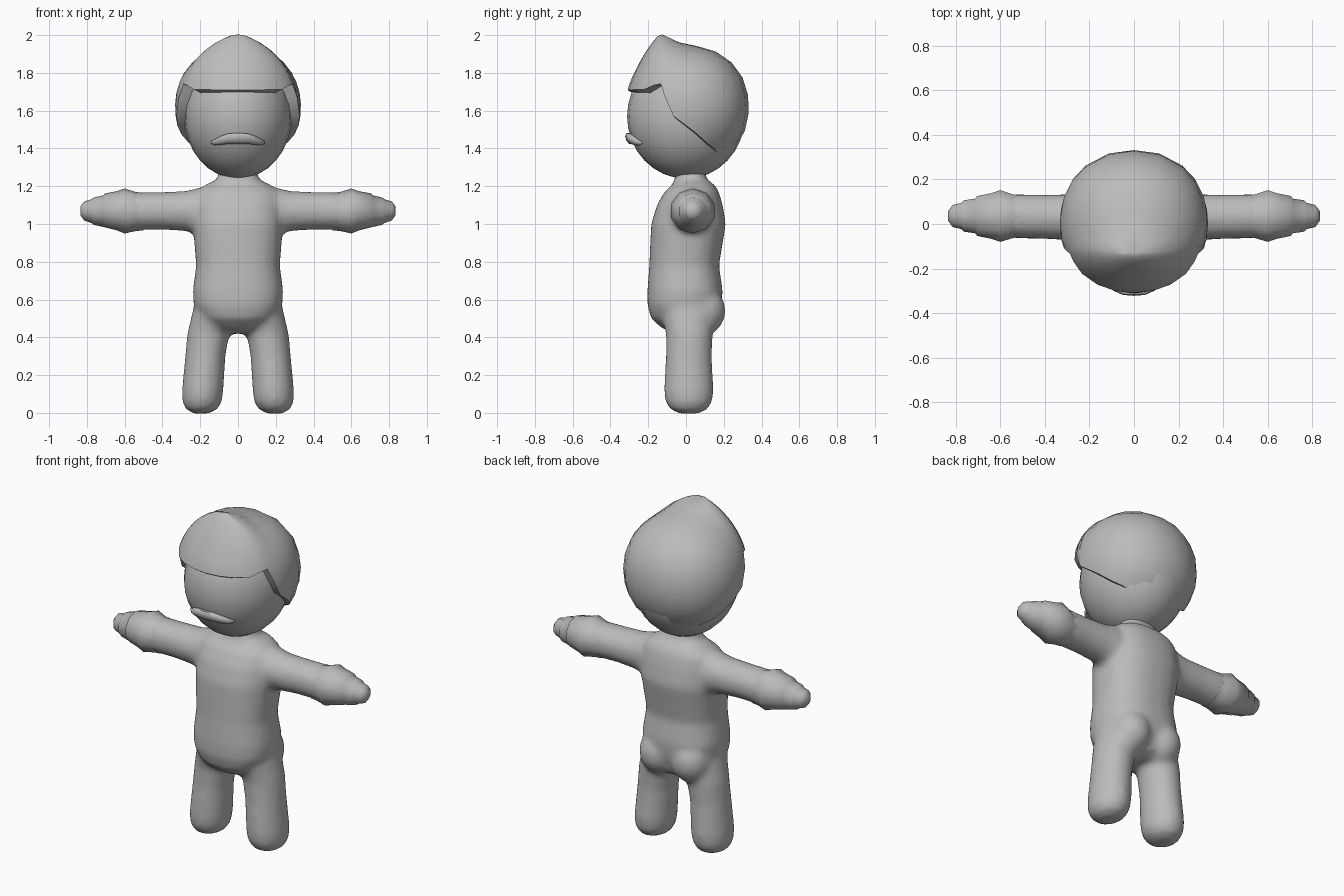
import bpy, bmesh, math
from mathutils import Matrix, Vector

if "Cube" in bpy.data.objects:
    bpy.data.objects.remove(bpy.data.objects["Cube"])

grey = bpy.data.materials.new("plain grey")
grey.diffuse_color = (0.5, 0.5, 0.5, 1)
grey.use_nodes = True
grey.node_tree.nodes["Principled BSDF"].inputs["Base Color"].default_value = grey.diffuse_color


def finish(name, bm, angle=60):
    bmesh.ops.recalc_face_normals(bm, faces=bm.faces)
    me = bpy.data.meshes.new(name)
    bm.to_mesh(me)
    bm.free()
    ob = bpy.data.objects.new(name, me)
    bpy.context.collection.objects.link(ob)
    me.materials.append(grey)
    bpy.ops.object.select_all(action='DESELECT')
    bpy.context.view_layer.objects.active = ob
    ob.select_set(True)
    bpy.ops.object.shade_smooth_by_angle(angle=math.radians(angle))
    return ob


def loft(name, rings, to_point, n=16, power=2.0, angle=60):
    """Closed tube through rings (station, centre u, centre v, radius u, radius v)."""
    bm = bmesh.new()
    loops = []
    for s, cu, cv, ru, rv in rings:
        loop = []
        for i in range(n):
            a = 2 * math.pi * (i + 0.5) / n
            c, d = math.cos(a), math.sin(a)
            u = cu + ru * math.copysign(abs(c) ** (2 / power), c)
            v = cv + rv * math.copysign(abs(d) ** (2 / power), d)
            loop.append(bm.verts.new(to_point(s, u, v)))
        loops.append(loop)
    for lo, hi in zip(loops, loops[1:]):
        for i in range(n):
            j = (i + 1) % n
            bm.faces.new((lo[i], lo[j], hi[j], hi[i]))
    bm.faces.new(loops[0])
    bm.faces.new(loops[-1])
    return finish(name, bm, angle)


def ball(name, centre, radii, u=24, v=16):
    bm = bmesh.new()
    bmesh.ops.create_uvsphere(bm, u_segments=u, v_segments=v, radius=1,
                              matrix=Matrix.Translation(centre) @ Matrix.Diagonal((*radii, 1)))
    return finish(name, bm)


# Torso, from crotch to neck: (z, half width, front y, back y)
profile = [(0.42, 0.06, -0.06, 0.09), (0.45, 0.15, -0.13, 0.15), (0.50, 0.20, -0.185, 0.17),
           (0.57, 0.235, -0.205, 0.19), (0.65, 0.24, -0.205, 0.195), (0.78, 0.222, -0.195, 0.175),
           (0.90, 0.232, -0.19, 0.195), (1.00, 0.24, -0.185, 0.212), (1.10, 0.235, -0.155, 0.195),
           (1.17, 0.22, -0.115, 0.175), (1.21, 0.17, -0.07, 0.15), (1.235, 0.11, -0.06, 0.11),
           (1.33, 0.09, -0.05, 0.09)]
torso = loft("body", [(z, 0, (f + b) / 2, w, (b - f) / 2) for z, w, f, b in profile],
             lambda s, u, v: (u, v, s), n=24, power=2.4)
parts = [torso]

# Legs, buttocks, arms and hands on both sides
leg = [(-0.004, 0.195, 0.015, 0.04, 0.05), (0.02, 0.193, 0.015, 0.085, 0.10),
       (0.06, 0.19, 0.015, 0.106, 0.125), (0.12, 0.187, 0.015, 0.11, 0.132),
       (0.30, 0.173, 0.015, 0.107, 0.122), (0.42, 0.157, 0.018, 0.112, 0.125),
       (0.52, 0.135, 0.01, 0.11, 0.14), (0.62, 0.12, 0.0, 0.10, 0.12)]
arm = [(0.10, 0.03, 1.07, 0.11, 0.12), (0.22, 0.03, 1.068, 0.112, 0.122),
       (0.28, 0.03, 1.068, 0.105, 0.106), (0.40, 0.032, 1.07, 0.10, 0.10),
       (0.56, 0.035, 1.068, 0.10, 0.10)]
hand = [(0.50, 0.035, 1.066, 0.098, 0.10), (0.54, 0.035, 1.066, 0.102, 0.103),
        (0.60, 0.036, 1.069, 0.122, 0.119), (0.64, 0.036, 1.07, 0.108, 0.104),
        (0.705, 0.036, 1.072, 0.094, 0.09), (0.712, 0.036, 1.068, 0.082, 0.084),
        (0.765, 0.036, 1.068, 0.074, 0.072), (0.775, 0.036, 1.068, 0.062, 0.063),
        (0.815, 0.036, 1.069, 0.052, 0.05), (0.835, 0.036, 1.07, 0.022, 0.022)]
for side, m in (("left", 1), ("right", -1)):
    parts.append(loft(side + "_leg", leg, lambda s, u, v: (m * u, v, s), n=20))
    parts.append(loft(side + "_arm", arm, lambda s, u, v: (m * s, u, v), n=20))
    parts.append(ball(side + "_buttock", (m * 0.105, 0.085, 0.54), (0.115, 0.125, 0.13)))
    loft(side + "_hand", hand, lambda s, u, v: (m * s, u, v), n=10)

# Fuse torso and limbs into one soft skin
bpy.ops.object.select_all(action='DESELECT')
for ob in parts:
    ob.select_set(True)
bpy.context.view_layer.objects.active = torso
bpy.ops.object.join()
fuse = torso.modifiers.new("fuse", 'REMESH')
fuse.mode = 'VOXEL'
fuse.voxel_size = 0.018
fuse.use_smooth_shade = True
soften = torso.modifiers.new("soften", 'SMOOTH')
soften.factor = 0.5
soften.iterations = 6

# Head
ball("head", (0, 0, 1.57), (0.285, 0.312, 0.33))

# Hair cap: hairline as (degrees from the front, polar angle of the edge)
hairline = [(0, 75), (45, 75), (64, 70), (70, 83), (78, 100), (90, 109),
            (112, 126), (140, 142), (180, 147)]


def edge_polar(a):
    for (a0, p0), (a1, p1) in zip(hairline, hairline[1:]):
        if a <= a1:
            return p0 + (p1 - p0) * (a - a0) / (a1 - a0)


def hair_point(azimuth, t, scale=1.0):
    a = math.radians(azimuth)
    p = math.radians(edge_polar(min(azimuth, 360 - azimuth))) * t
    d = Vector((math.sin(a) * math.sin(p), -math.cos(a) * math.sin(p), math.cos(p)))
    d.rotate(Matrix.Rotation(math.radians(23 * (1 - t)), 3, 'X'))
    r = 1 / sum(abs(c) ** 2.15 for c in d) ** (1 / 2.15)
    x, y, z = d * r * scale
    x, y, z = x * 0.333, y * (0.333 if y > 0 else 0.318), 1.62 + z * 0.325
    if z > 1.7:  # pointed tuft above the forehead
        z += 0.09 * max(0, 1 - math.hypot(x / 0.3, (y + 0.14) / 0.13))
    return x, y, z


bm = bmesh.new()
azimuths = [0, 15, 30, 45, 57, 64, 70, 78, 90, 101, 112, 126, 140, 160, 180]
azimuths += [360 - a for a in azimuths[-2:0:-1]]
steps = [(k / 10, 1.0) for k in range(1, 10)] + [(0.985, 1.0), (1.0, 0.96), (1.0, 0.80)]
tip = bm.verts.new(hair_point(0, 0))
rows = [[bm.verts.new(hair_point(a, t, s)) for a in azimuths] for t, s in steps]
n = len(azimuths)
for i in range(n):
    j = (i + 1) % n
    bm.faces.new((tip, rows[0][i], rows[0][j]))
    for lo, hi in zip(rows, rows[1:]):
        bm.faces.new((lo[i], hi[i], hi[j], lo[j]))
finish("hair", bm, 50)

# Drooping lip: (x, centre y, centre z, half depth, half height)
half = [(0.0, -0.298, 1.452, 0.022, 0.032), (0.05, -0.294, 1.452, 0.022, 0.030),
        (0.09, -0.28, 1.443, 0.022, 0.025), (0.12, -0.262, 1.433, 0.018, 0.018),
        (0.142, -0.245, 1.432, 0.008, 0.008)]
lip = [(-x, *r) for x, *r in half[:0:-1]] + half
loft("mouth", lip, lambda s, u, v: (s, u - 0.3 * (v - 1.45), v), n=8)
